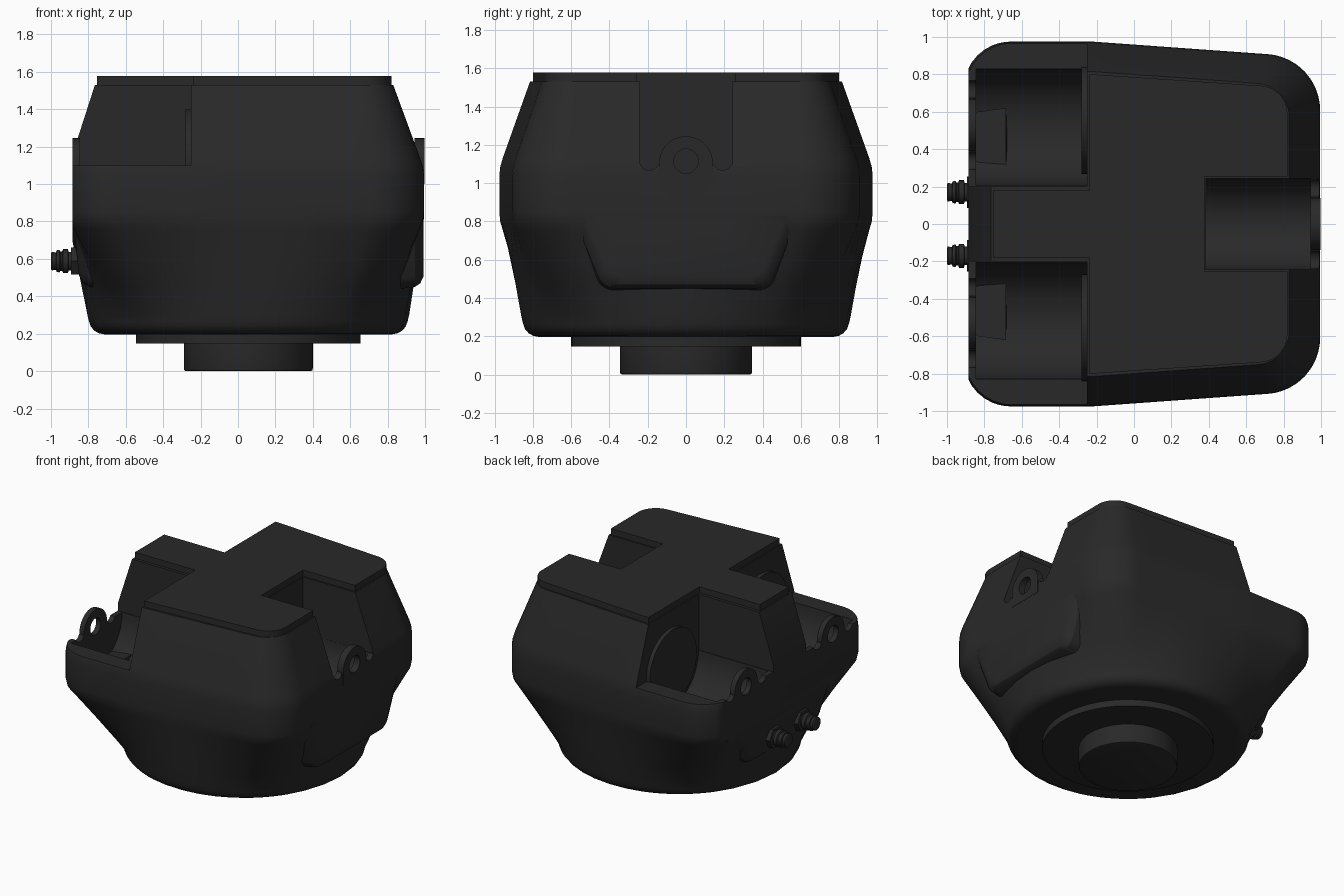
import bpy, bmesh
from math import sin, cos, tan, pi, radians
from mathutils import Vector as V

if "Cube" in bpy.data.objects:
    bpy.data.objects.remove(bpy.data.objects["Cube"])

MAT = bpy.data.materials.new("black_plastic")
MAT.diffuse_color = (0.022, 0.022, 0.022, 1)
MAT.use_nodes = True
MAT.node_tree.nodes["Principled BSDF"].inputs["Base Color"].default_value = MAT.diffuse_color
CX = 0.055  # axis of the round base


def loft(name, rings):
    """Skin equal-length rings of 3D points and cap both ends."""
    bm = bmesh.new()
    vs = [[bm.verts.new(p) for p in r] for r in rings]
    n = len(vs[0])
    for a, b in zip(vs, vs[1:]):
        for i in range(n):
            j = (i + 1) % n
            bm.faces.new((a[i], a[j], b[j], b[i]))
    bm.faces.new(vs[0][::-1])
    bm.faces.new(vs[-1])
    bmesh.ops.recalc_face_normals(bm, faces=bm.faces[:])
    me = bpy.data.meshes.new(name)
    bm.to_mesh(me)
    bm.free()
    me.materials.append(MAT)
    ob = bpy.data.objects.new(name, me)
    bpy.context.collection.objects.link(ob)
    return ob


def outline(corners, k=10, n=6):
    """Rounded polygon from (x, y, radius) corners."""
    arcs = []
    for i, (x, y, r) in enumerate(corners):
        p = V((x, y))
        a = V(corners[i - 1][:2]) - p
        b = V(corners[(i + 1) % len(corners)][:2]) - p
        ang = a.angle(b)
        a.normalize()
        b.normalize()
        if r == 0:
            arcs.append([p])
            continue
        t = r / tan(ang / 2)
        c = p + (a + b).normalized() * r / sin(ang / 2)
        s, e = p + a * t - c, p + b * t - c
        arcs.append([c + s.lerp(e, q / k).normalized() * r for q in range(k + 1)])
    pts = []
    for i, arc in enumerate(arcs):
        nxt = arcs[(i + 1) % len(arcs)][0]
        pts += arc + [arc[-1].lerp(nxt, q / n) for q in range(1, n)]
    return pts


def hull(xr, yr, rr, ym, xl, rl):
    return outline([(xr, -yr, rr), (xr, yr, rr), (-0.22, ym, 0),
                    (xl, ym, rl), (xl, -ym, rl), (-0.22, -ym, 0)])


def at_z(pts, z):
    return [(p[0], p[1], z) for p in pts]


def at_x(pts, x):
    return [(x, p[0], p[1]) for p in pts]


def mix(a, b, t):
    return [p.lerp(q, t) for p, q in zip(a, b)]


def circle(r, cx=0, cy=0, n=48):
    return [V((cx + r * cos(2 * pi * i / n), cy + r * sin(2 * pi * i / n))) for i in range(n)]


def box(x0, x1, y0, y1, z0, z1):
    return loft("cutter", [at_z([(x0, y0), (x1, y0), (x1, y1), (x0, y1)], z) for z in (z0, z1)])


def rod_x(name, r, y, z, x0, x1):
    return loft(name, [at_x(circle(r, y, z), x) for x in (x0, x1)])


def boolean(ob, other, op="DIFFERENCE"):
    m = ob.modifiers.new("bool", "BOOLEAN")
    m.operation, m.solver, m.object = op, "EXACT", other
    bpy.context.view_layer.objects.active = ob
    bpy.ops.object.modifier_apply(modifier=m.name)
    bpy.data.objects.remove(other)


# Main housing: round base blending into a rounded trapezoid, tapering to the top
mid = hull(0.995, 0.888, 0.3, 0.975, -0.91, 0.25)
top = hull(0.83, 0.74, 0.18, 0.815, -0.765, 0.2)
c = V((CX, 0))
disc = lambda r: [c + (p - c).normalized() * r for p in mid]
base = disc(0.86)
rings = [at_z(disc(0.77 + 0.083 * sin(a)), 0.28 - 0.083 * cos(a))
         for a in (radians(d) for d in (0, 20, 40, 60, 80))]
rings += [at_z(mix(base, mid, t), z) for t, z in
          ((0, 0.3), (0.3, 0.456), (0.6, 0.612), (0.88, 0.755), (0.97, 0.8), (1, 0.85))]
rings += [at_z(mix(mid, top, t), z) for t, z in
          ((0, 1.04), (0.03, 1.085), (0.11, 1.13), (1, 1.53))]
body = loft("housing", rings)
boolean(body, box(-1.3, -0.885, -1.2, 1.2, 0, 2))

# Pockets: side shoulders with trough floors, and one slot on the right
ears = [(0.53, -0.885, -0.845), (-0.53, -0.885, -0.845), (0, 0.945, 0.997)]
for s in (1, -1):
    y0, y1 = sorted((s * 0.2, s * 1.2))
    boolean(body, box(-1.2, -0.25, y0, y1, 1.1, 2))
    boolean(body, rod_x("cutter", 0.312, s * 0.517, 1.1, -0.845, -0.25))
boolean(body, box(0.385, 1.2, -0.243, 0.243, 1.1, 2))
boolean(body, rod_x("cutter", 0.242, 0, 1.1, 0.385, 0.945))

# Hinge ears: arched plate, scallops either side, pin hole
arch = [(-0.14, 1.0), (0.14, 1.0)] + [(0.14 * cos(a), 1.105 + 0.14 * sin(a))
                                      for a in (pi * i / 24 for i in range(25))]
for y, x0, x1 in ears:
    boolean(body, loft("ear", [at_x([(y + u, v) for u, v in arch], x) for x in (x0, x1)]), "UNION")
    for dy, z, r in ((-0.191, 1.118, 0.05), (0.191, 1.118, 0.05), (0, 1.115, 0.064)):
        boolean(body, rod_x("cutter", r, y + dy, z, x0 - 0.03, x1 + 0.03))

# Motor discs on the pocket walls
discs = [rod_x("pocket_disc", 0.287, s * 0.555, 1.115, -0.28, -0.24) for s in (1, -1)]
for d in discs:
    boolean(d, box(-0.4, 0, -1, 1, 0.7, 0.85))

# Lid plate following the pocket cut-outs
lid_pts = hull(0.82, 0.73, 0.15, 0.8, -0.755, 0.15)
lid = loft("lid", [at_z(lid_pts, z) for z in (1.52, 1.577)])
for s in (1, -1):
    y0, y1 = sorted((s * 0.178, s * 1.2))
    boolean(lid, box(-1.2, -0.24, y0, y1, 1, 2))
boolean(lid, box(0.378, 1.2, -0.255, 0.255, 1, 2))


# Raised pads low on the left and right faces
def pad(name, xs):
    def ring(w, bottom, wt, ztop, xf):
        pts = outline([(-w, bottom, 0.1), (w, bottom, 0.1), (wt, ztop, 0), (-wt, ztop, 0)], 8, 6)
        return [(xf(p[1]), p[0], p[1]) for p in pts]
    return loft(name, [ring(w, b, wt, zt, xs(o)) for w, b, wt, zt, o in (
        (0.45, 0.43, 0.62, 0.86, 0.2), (0.43, 0.45, 0.6, 0.85, 0.05),
        (0.41, 0.47, 0.57, 0.84, 0.02), (0.38, 0.51, 0.53, 0.83, 0.002))])


right_pad = pad("right_pad", lambda o: lambda z: 0.995 - o)
left_pad = pad("left_pad", lambda o: lambda z: -0.884 + 0.11 * max(0, 0.8 - z) + o)

# Round flange and spigot underneath
flange = loft("flange", [at_z(circle(0.6, CX, 0, 96), z) for z in (0.147, 0.21)])
spigot = loft("spigot", [at_z(circle(r, CX, 0, 96), z)
                         for r, z in ((0.333, 0), (0.342, 0.004), (0.345, 0.014), (0.345, 0.16))])

# Cable connectors: hex nut and ribbed barrel
parts = [body, lid, right_pad, left_pad, flange, spigot] + discs
for s in (1, -1):
    y, z = s * 0.17, 0.588
    parts.append(loft("connector_nut", [at_x(circle(0.084, y, z, 6), x) for x in (-0.893, -0.82)]))
    prof = ((-0.82, 0.05), (-0.905, 0.05), (-0.91, 0.064), (-0.935, 0.064), (-0.94, 0.052),
            (-0.95, 0.052), (-0.955, 0.06), (-0.97, 0.058), (-0.973, 0.046), (-0.995, 0.05), (-1.0, 0.042))
    parts.append(loft("connector_barrel", [at_x(circle(r, y, z, 24), x) for x, r in prof]))

# Smooth shading with sharp edges kept
bpy.ops.object.select_all(action="DESELECT")
for ob in parts:
    ob.select_set(True)
bpy.context.view_layer.objects.active = body
bpy.ops.object.shade_smooth_by_angle(angle=radians(30))
